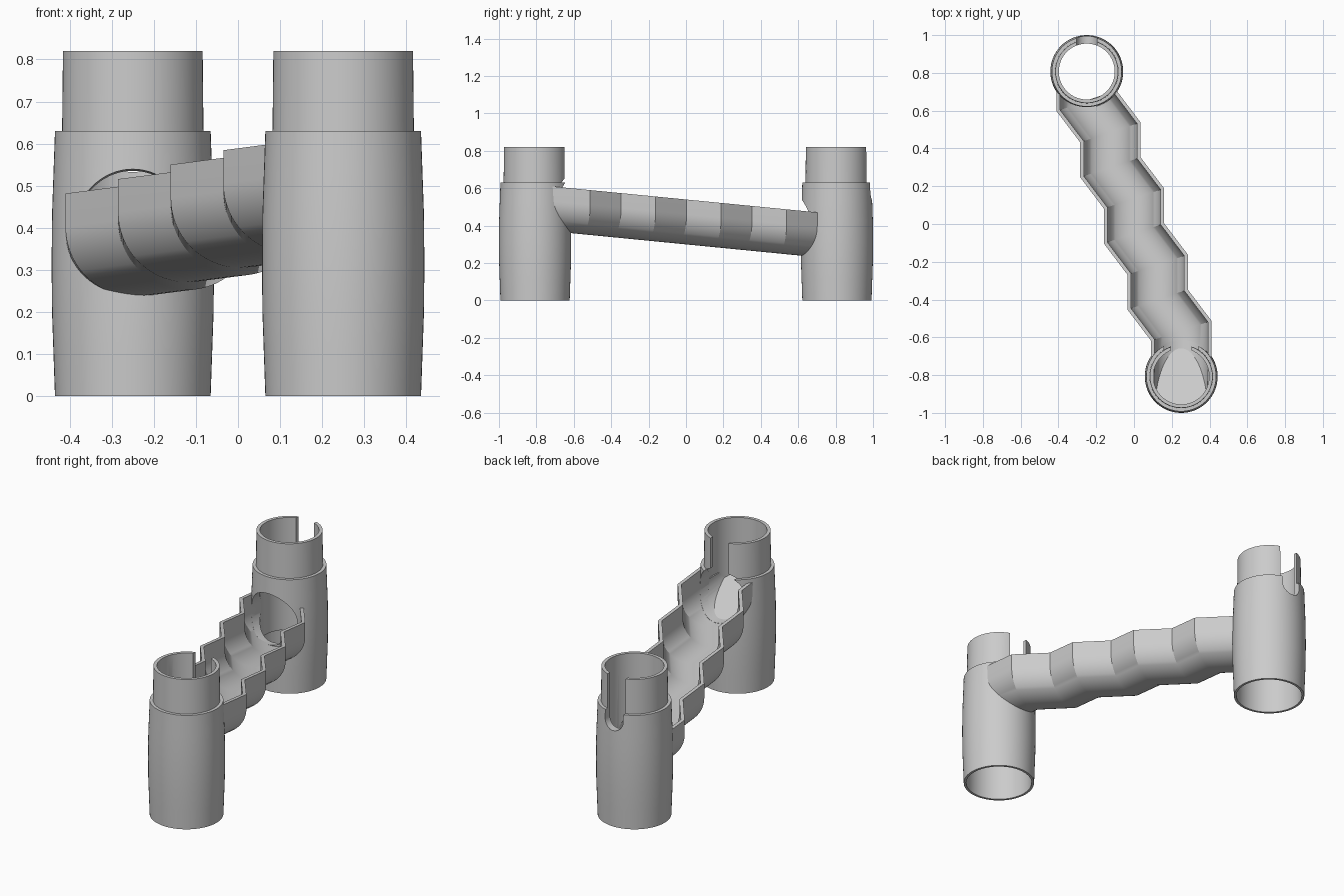
import bpy, bmesh, math
from mathutils import Matrix

if "Cube" in bpy.data.objects:
    bpy.data.objects.remove(bpy.data.objects["Cube"])

SLOPE = 0.098            # fall of the channel per unit of y
R_OUT, R_IN, WALL = 0.16, 0.141, 0.08
TOWER_A = (0.25, -0.807)  # entry tower
TOWER_B = (-0.25, 0.807)  # exit tower


def axis_z(y):
    return 0.46 - SLOPE * y


def finish(name, bm):
    bmesh.ops.recalc_face_normals(bm, faces=bm.faces)
    me = bpy.data.meshes.new(name)
    bm.to_mesh(me)
    bm.free()
    ob = bpy.data.objects.new(name, me)
    bpy.context.collection.objects.link(ob)
    return ob


def loft(name, rings, closed=False):
    """Skin a list of equal-length closed rings, capping the ends if open."""
    bm = bmesh.new()
    vs = [[bm.verts.new(p) for p in r] for r in rings]
    n = len(vs[0])
    pairs = list(zip(vs, vs[1:])) + ([(vs[-1], vs[0])] if closed else [])
    for a, b in pairs:
        for i in range(n):
            j = (i + 1) % n
            bm.faces.new((a[i], a[j], b[j], b[i]))
    if not closed:
        bm.faces.new(vs[0])
        bm.faces.new(vs[-1])
    return finish(name, bm)


def circle(r, n=64):
    return [(r * math.cos(2 * math.pi * i / n), r * math.sin(2 * math.pi * i / n)) for i in range(n)]


def u_section(r, top, n=32):
    """Open-topped U: half circle with straight sides, left to right."""
    arc = [(-r * math.cos(math.pi * i / n), -r * math.sin(math.pi * i / n)) for i in range(n + 1)]
    return [(-r, top)] + arc + [(r, top)]


def cut(ob, cutters):
    bpy.context.view_layer.objects.active = ob
    for c in cutters:
        c.hide_render = True
        m = ob.modifiers.new("cut", 'BOOLEAN')
        m.operation, m.solver, m.object = 'DIFFERENCE', 'EXACT', c
        bpy.ops.object.modifier_apply(modifier=m.name)
        bpy.data.objects.remove(c)


def smooth(ob):
    bpy.ops.object.select_all(action='DESELECT')
    ob.select_set(True)
    bpy.context.view_layer.objects.active = ob
    bpy.ops.object.shade_smooth_by_angle(angle=math.radians(25))


# Hollow tower: bulged body, top collar, bottom socket
PROFILE = [(0.185, 0), (0.1885, 0.1), (0.192, 0.2), (0.193, 0.31), (0.192, 0.43),
           (0.1885, 0.53), (0.185, 0.63), (0.168, 0.63), (0.166, 0.82),
           (0.148, 0.82), (0.148, 0.2), (0.172, 0.2), (0.172, 0)]


def tower(name, centre, tunnel_y):
    cx, cy = centre
    ob = loft(name, [[(cx + x, cy + y, z) for x, y in circle(r)] for r, z in PROFILE], closed=True)
    # round-bottomed slot on the back of the collar
    slot = [(x, z) for x, z in u_section(0.055, 0.4, 16)]
    slot_cut = loft("slot_cutter", [[(cx + x, cy + y, 0.587 + z) for x, z in slot] for y in (0.08, 0.3)])
    # round tunnel where the channel meets the tower
    tube = circle(R_IN - 0.001)
    tunnel = loft("tunnel_cutter", [[(cx + x, y, axis_z(y) + z) for x, z in tube] for y in tunnel_y])
    cut(ob, [slot_cut, tunnel])
    smooth(ob)


tower("entry_tower", TOWER_A, (-0.807, -0.5))
tower("exit_tower", TOWER_B, (0.807, 0.5))

# Zigzag channel: mitred U sections, ends following the tower walls
section = u_section(R_OUT, WALL) + u_section(R_IN, WALL)[::-1]
MITRE = 0.33
joints = []
x, y = -0.25, 0.65
for k in range(8):
    joints.append((x, y))
    if k % 2 == 0:
        x, y = x + 0.125, y - 0.165
    else:
        y -= 0.185


def place(px, py, u, w):
    return (px + u, py, axis_z(py) + w)


def wall_y(u):
    return 0.807 - math.sqrt(0.17 ** 2 - u * u)


rings = [[place(-0.25, max(wall_y(u), 0.655 + MITRE * u), u, w) for u, w in section]]
rings += [[place(px, py + MITRE * u, u, w) for u, w in section] for px, py in joints]
rings.append([place(0.25, min(-wall_y(u), -0.58 + MITRE * u), u, w) for u, w in section])
channel = loft("zigzag_channel", rings)
smooth(channel)

# Scooped floor inside the entry tower
ax, ay = TOWER_A
floor = loft("entry_floor", [[(ax + x, ay + y, z) for x, y in circle(0.152)] for z in (0.2, 0.53)])
scoop = loft("scoop_cutter", [[(ax + u, y, axis_z(y) + w) for u, w in u_section(R_IN, 0.3)]
                              for y in (-1.1, -0.5)])
cut(floor, [scoop])
smooth(floor)

# Steeper ramp that feeds balls towards the channel
ramp = loft("entry_ramp", [
    [(ax + x, ay + y, 0.22) for x, y in circle(0.151)],
    [(ax + x, ay + y, 0.382 - 0.5 * (ay + y + 0.655)) for x, y in circle(0.151)]])
smooth(ramp)
